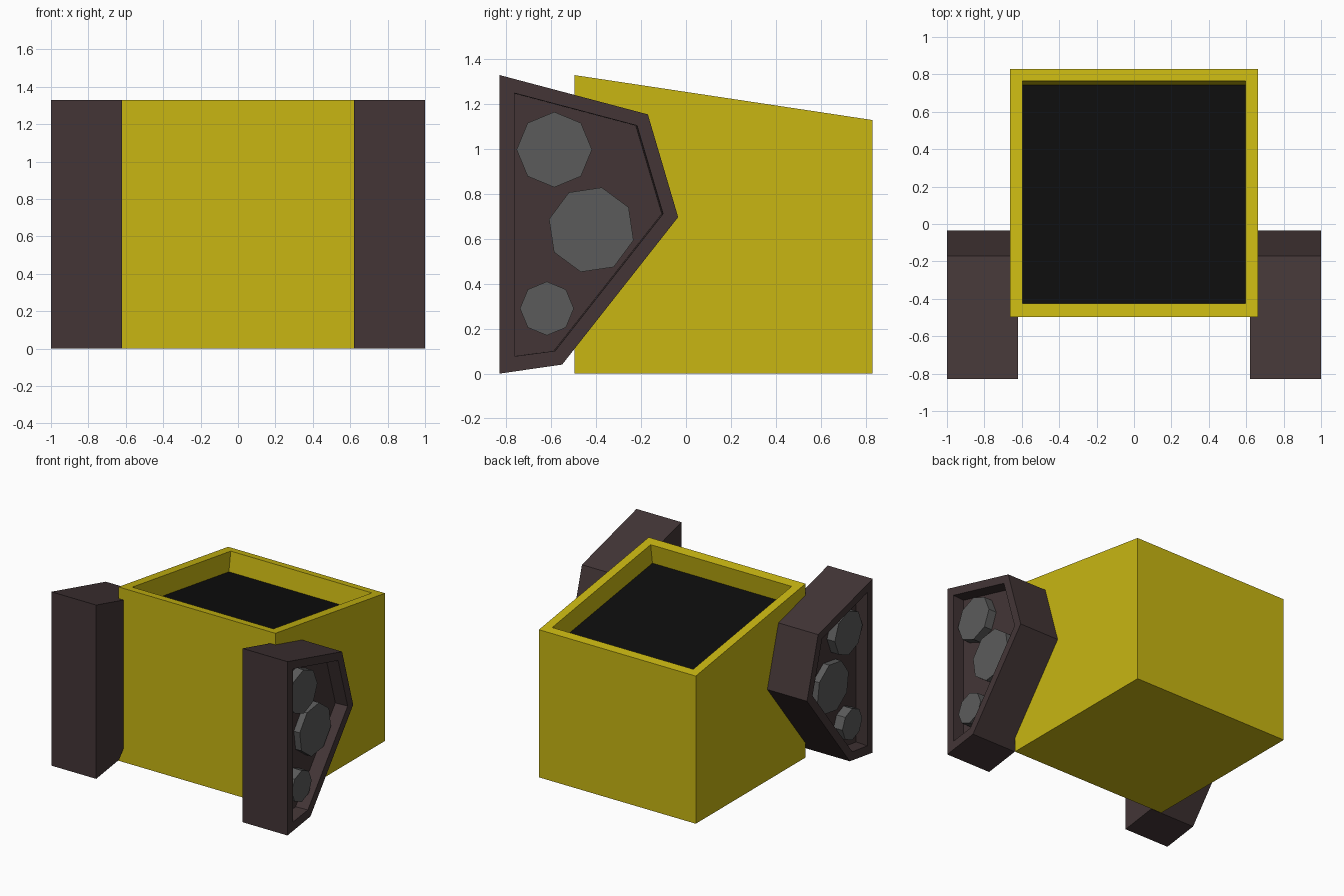
import bpy, bmesh, math

if "Cube" in bpy.data.objects:
    bpy.data.objects.remove(bpy.data.objects["Cube"])


def material(name, rgb):
    m = bpy.data.materials.new(name)
    m.diffuse_color = (*rgb, 1)
    m.use_nodes = True
    m.node_tree.nodes["Principled BSDF"].inputs["Base Color"].default_value = m.diffuse_color
    return m


yellow = material("yellow", (0.58, 0.47, 0.006))
brown = material("dark_brown", (0.056, 0.036, 0.037))
black = material("black", (0.004, 0.004, 0.004))
grey = material("grey", (0.105, 0.105, 0.105))


def lofted(name, rings, mats, mirror=False):
    """Skin a series of matching rings, capping both ends."""
    bm = bmesh.new()
    loops = [[bm.verts.new(p) for p in ring] for ring in rings]
    for a, b in zip(loops, loops[1:]):
        for i in range(len(a)):
            j = (i + 1) % len(a)
            bm.faces.new((a[i], a[j], b[j], b[i]))
    bm.faces.new(loops[0])
    end = bm.faces.new(loops[-1])
    end.material_index = len(mats) - 1      # last material colours the end cap
    bmesh.ops.recalc_face_normals(bm, faces=bm.faces)
    me = bpy.data.meshes.new(name)
    bm.to_mesh(me)
    bm.free()
    for m in mats:
        me.materials.append(m)
    ob = bpy.data.objects.new(name, me)
    bpy.context.collection.objects.link(ob)
    if mirror:
        ob.modifiers.new("mirror", 'MIRROR').use_axis[0] = True
    return ob


# Open box with a sloping rim and a black inset floor
def top_z(y):
    return 1.33 - 0.2 * (y + 0.497) / 1.327


def rect(hx, y0, y1, z):
    return [(x, y, z(y)) for x, y in ((-hx, y0), (hx, y0), (hx, y1), (-hx, y1))]


rim = rect(0.597, -0.425, 0.765, top_z)
floor = [(x, y - 0.022, z - 0.15) for x, y, z in rim]
lofted("box", [rect(0.664, -0.497, 0.83, lambda y: 0),
               rect(0.664, -0.497, 0.83, top_z), rim, floor], [yellow, black])


# Five-sided side panels with a recessed outer face
def at_x(x, profile, dy=0):
    return [(x, y + dy, z) for y, z in profile]


outer = [(-0.83, 1.33), (-0.17, 1.155), (-0.035, 0.697), (-0.552, 0.04), (-0.83, 0)]
inner = [(-0.765, 1.25), (-0.218, 1.105), (-0.102, 0.712), (-0.583, 0.101), (-0.765, 0.077)]
lofted("side_panel", [at_x(0.62, outer), at_x(1, outer),
                      at_x(1, inner), at_x(0.9, inner, -0.006)], [brown], True)

# Octagonal discs inside each recess: y, z, radius, turn, outer x
discs = {"upper_disc": (-0.587, 0.998, 0.168, 0, 0.966),
         "middle_disc": (-0.422, 0.641, 0.194, -14, 0.95),
         "lower_disc": (-0.62, 0.29, 0.12, 0, 0.974)}
for name, (cy, cz, r, turn, x1) in discs.items():
    angles = [math.radians(turn + 45 * i) for i in range(8)]
    octagon = [(cy + r * math.cos(a), cz + r * math.sin(a)) for a in angles]
    lofted(name, [at_x(0.89, octagon), at_x(x1, octagon)], [grey], True)
